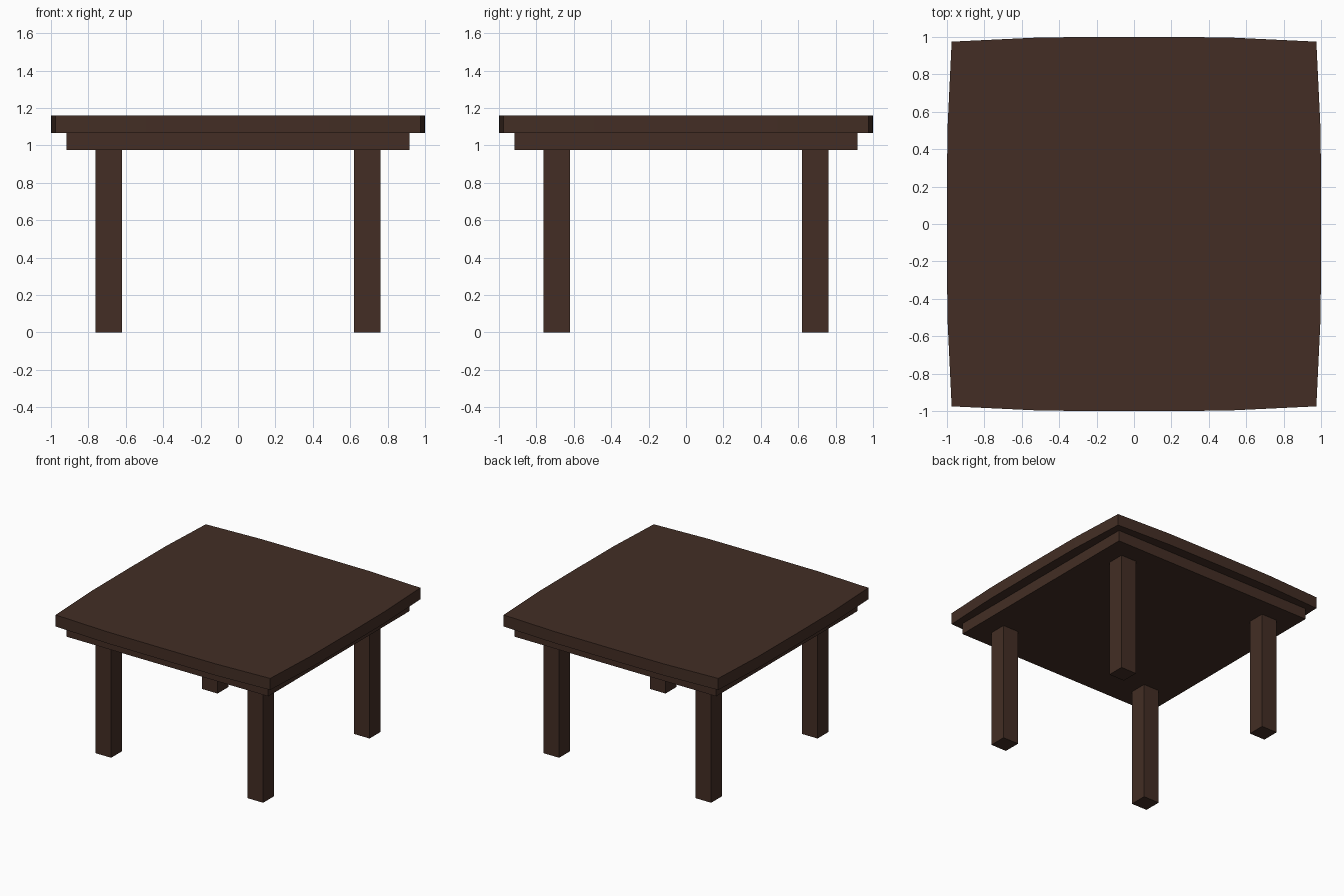
import bpy
import bmesh

cube = bpy.data.objects.get("Cube")
if cube:
    bpy.data.objects.remove(cube, do_unlink=True)

# Dark wood
wood = bpy.data.materials.new("dark_wood")
wood.use_nodes = True
colour = (0.056, 0.027, 0.018, 1)
wood.diffuse_color = colour
wood.node_tree.nodes["Principled BSDF"].inputs["Base Color"].default_value = colour


def prism(name, outline, bottom, top):
    """Extrude a flat outline upwards into a solid part."""
    bm = bmesh.new()
    face = bm.faces.new([bm.verts.new((x, y, bottom)) for x, y in outline])
    extruded = bmesh.ops.extrude_face_region(bm, geom=[face])["geom"]
    verts = [v for v in extruded if isinstance(v, bmesh.types.BMVert)]
    bmesh.ops.translate(bm, verts=verts, vec=(0, 0, top - bottom))
    bmesh.ops.recalc_face_normals(bm, faces=bm.faces)
    mesh = bpy.data.meshes.new(name)
    bm.to_mesh(mesh)
    bm.free()
    mesh.materials.append(wood)
    obj = bpy.data.objects.new(name, mesh)
    bpy.context.collection.objects.link(obj)
    return obj


def square(cx, cy, half):
    return [(cx + sx * half, cy + sy * half)
            for sx, sy in ((-1, -1), (1, -1), (1, 1), (-1, 1))]


# Tabletop with gently bowed sides: one side, turned four times
side = [(-0.975, -0.975), (-0.49, -0.998), (0, -1), (0.49, -0.998)]
outline = []
for turn in range(4):
    outline += side
    side = [(-y, x) for x, y in side]
prism("tabletop", outline, 1.065, 1.16)

# Square slab under the top
prism("under_slab", square(0, 0, 0.917), 0.975, 1.065)

# Four square legs
for x_name, sx in (("left", 1), ("right", -1)):
    for y_name, sy in (("front", -1), ("back", 1)):
        prism(f"{y_name}_{x_name}_leg", square(sx * 0.691, sy * 0.691, 0.071), 0, 0.975)
